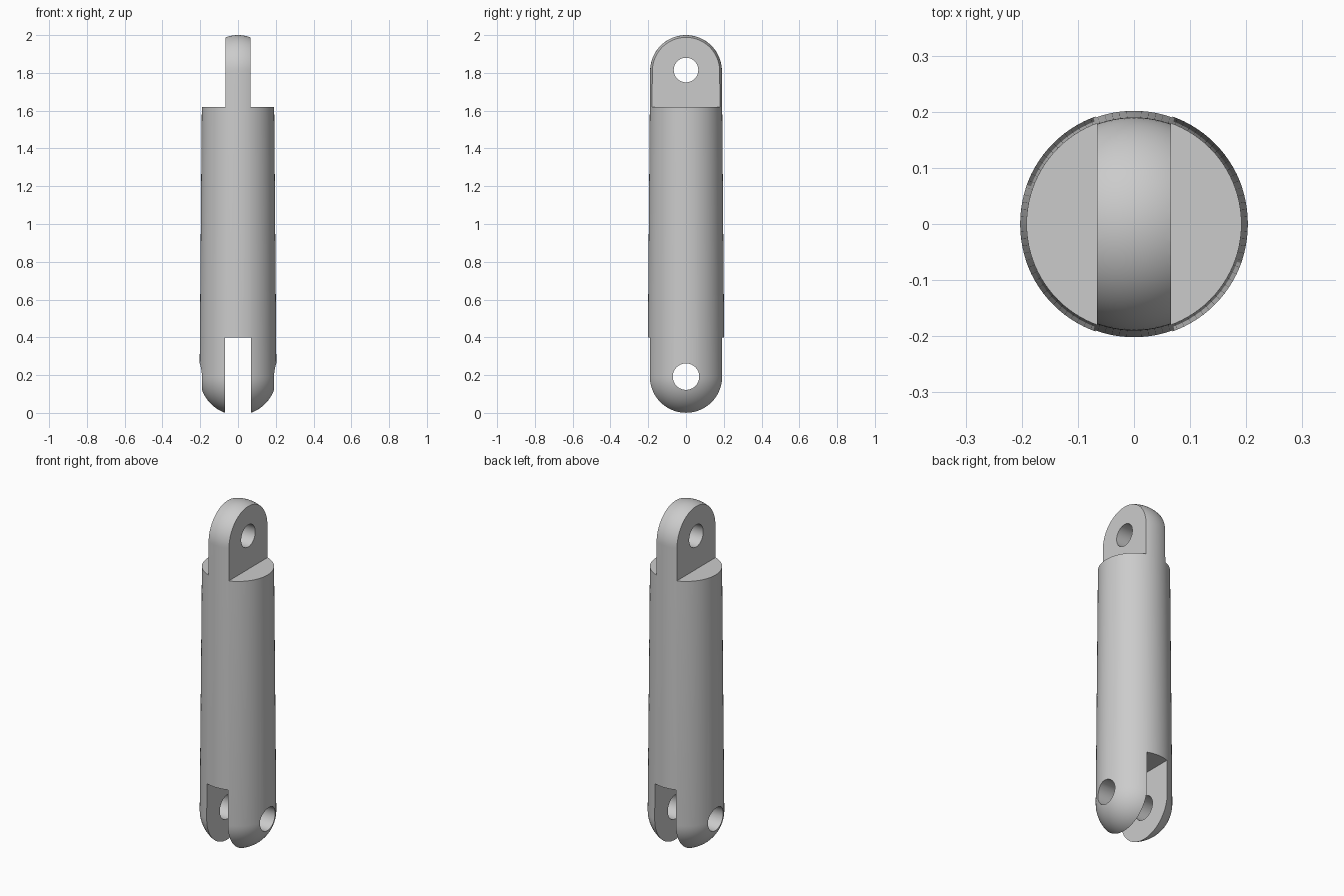
import bpy, bmesh
from math import sin, cos, pi, radians

old = bpy.data.objects.get("Cube")
if old:
    bpy.data.objects.remove(old)

R_LOW, R_TOP = 0.2035, 0.19      # end radii of the tapered rod
Z_LOW, Z_TOP = 0.192, 1.81       # pin-hole heights and dome centres
SLOT, TAB = 0.069, 0.066         # half widths of fork slot and tab
SEGMENTS, DOME = 96, 20

grey = bpy.data.materials.new("steel_grey")
grey.use_nodes = True
colour = (0.6, 0.6, 0.6, 1)
grey.diffuse_color = colour
grey.node_tree.nodes["Principled BSDF"].inputs["Base Color"].default_value = colour


def box(name, loc, size):
    bpy.ops.mesh.primitive_cube_add(size=1, location=loc)
    ob = bpy.context.object
    ob.name, ob.scale = name, size
    return ob


def pin_cutter(name, z, radius):
    bpy.ops.mesh.primitive_cylinder_add(vertices=64, radius=radius, depth=1,
                                        location=(0, 0, z), rotation=(0, pi / 2, 0))
    bpy.context.object.name = name
    return bpy.context.object


# Rod: tapered lathe with a dome at each end
profile = []
for i in range(DOME + 1):
    a = pi / 2 * i / DOME
    profile.append((R_LOW * sin(a), Z_LOW - R_LOW * cos(a)))
for i in range(DOME + 1):
    a = pi / 2 * i / DOME
    profile.append((R_TOP * cos(a), Z_TOP + R_TOP * sin(a)))

bm = bmesh.new()
points = [bm.verts.new((r, 0, z)) for r, z in profile]
edges = [bm.edges.new(pair) for pair in zip(points, points[1:])]
bmesh.ops.spin(bm, geom=points + edges, cent=(0, 0, 0), axis=(0, 0, 1),
               angle=2 * pi, steps=SEGMENTS, use_duplicate=False)
bmesh.ops.remove_doubles(bm, verts=bm.verts, dist=0.0001)
bmesh.ops.recalc_face_normals(bm, faces=bm.faces)
mesh = bpy.data.meshes.new("connecting_rod")
bm.to_mesh(mesh)
bm.free()
mesh.materials.append(grey)
rod = bpy.data.objects.new("connecting_rod", mesh)
bpy.context.collection.objects.link(rod)

# Cutters: fork slot, shoulders beside the tab, pin holes
cutters = [box("slot_cutter", (0, 0, 0), (2 * SLOT, 1, 0.8)),
           pin_cutter("lower_pin_cutter", Z_LOW, 0.07),
           pin_cutter("upper_pin_cutter", Z_TOP + 0.005, 0.065)]
for side in (-1, 1):
    cutters.append(box("shoulder_cutter", (side * (TAB + 0.25), 0, 1.62 + 0.5),
                       (0.5, 1, 1)))

bpy.ops.object.select_all(action='DESELECT')
bpy.context.view_layer.objects.active = rod
rod.select_set(True)
for cutter in cutters:
    cutter.hide_render = True
    mod = rod.modifiers.new(cutter.name, 'BOOLEAN')
    mod.operation, mod.solver, mod.object = 'DIFFERENCE', 'EXACT', cutter
    bpy.ops.object.modifier_apply(modifier=mod.name)
    bpy.data.objects.remove(cutter)

# One colour throughout, smooth curves with sharp cut edges
rod.data.materials.clear()
rod.data.materials.append(grey)
for face in rod.data.polygons:
    face.material_index = 0
bpy.ops.object.shade_smooth_by_angle(angle=radians(30))
